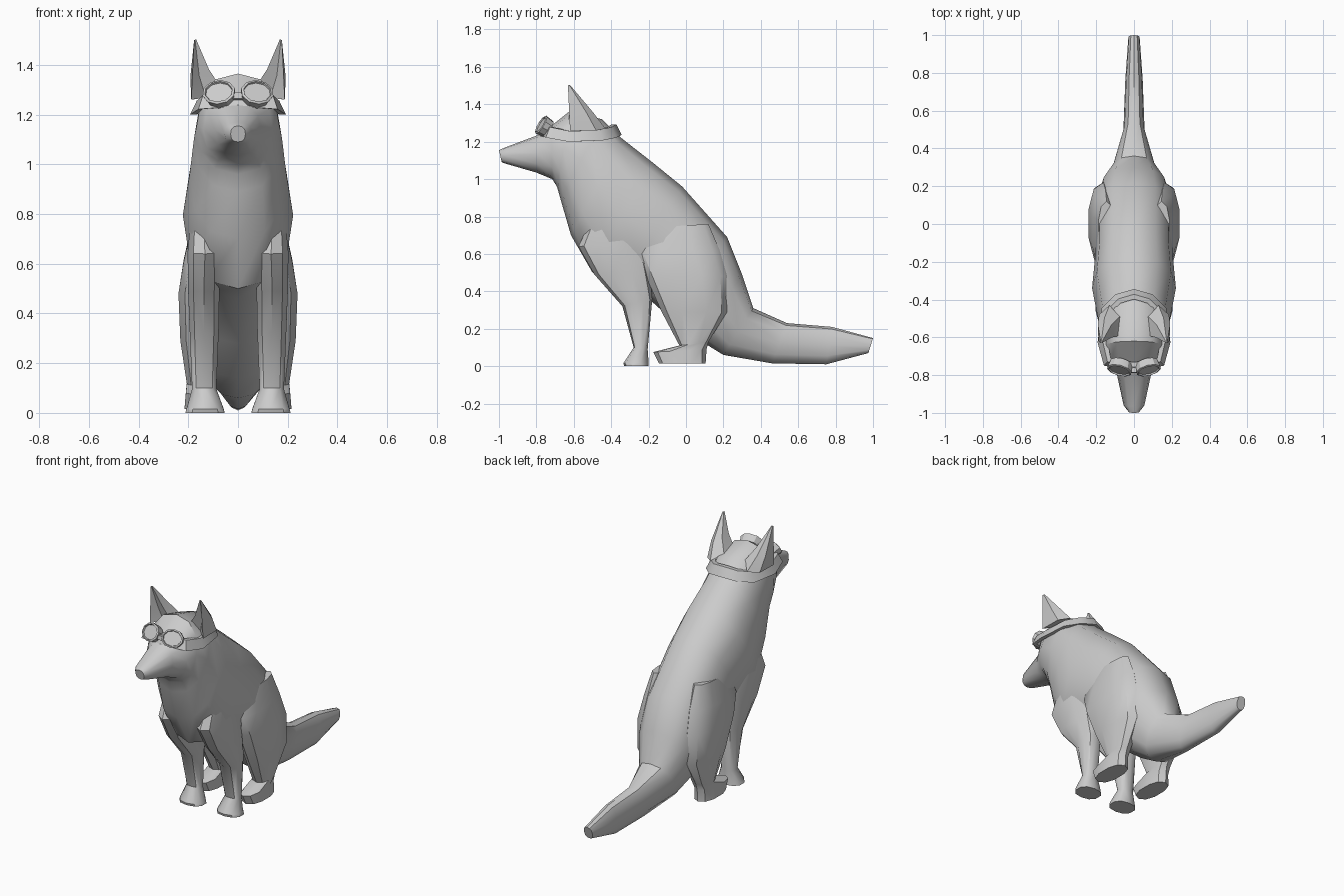
import bpy, bmesh, math
from mathutils import Vector, Matrix

if "Cube" in bpy.data.objects:
    bpy.data.objects.remove(bpy.data.objects["Cube"])


def loft(name, rings, closed=False, mirror=False, angle=40):
    """Skin a list of equal-length point rings into one object."""
    bm = bmesh.new()
    vr = [[bm.verts.new(p) for p in r] for r in rings]
    n = len(vr[0])
    pairs = list(zip(vr, vr[1:])) + ([(vr[-1], vr[0])] if closed else [])
    for a, b in pairs:
        for i in range(n):
            j = (i + 1) % n
            bm.faces.new((a[i], a[j], b[j], b[i]))
    if not closed:
        bm.faces.new(vr[0])
        bm.faces.new(vr[-1])
    bmesh.ops.recalc_face_normals(bm, faces=bm.faces)
    me = bpy.data.meshes.new(name)
    bm.to_mesh(me)
    bm.free()
    ob = bpy.data.objects.new(name, me)
    bpy.context.collection.objects.link(ob)
    if mirror:
        ob.modifiers.new("mirror", 'MIRROR')
    bpy.ops.object.select_all(action='DESELECT')
    ob.select_set(True)
    bpy.context.view_layer.objects.active = ob
    bpy.ops.object.shade_smooth_by_angle(angle=math.radians(angle))
    return ob


def soft(v, p):
    return math.copysign(abs(v) ** p, v)


def slice_ring(ty, tz, by, bz, w, n=12, p=0.85):
    """Ring spanning a top and a bottom point in profile, half-width w."""
    pts = []
    for i in range(n):
        a = 2 * math.pi * i / n
        s, c = soft(math.sin(a), p), soft(math.cos(a), p)
        pts.append((w * s, (ty + by) / 2 + (ty - by) / 2 * c,
                    (tz + bz) / 2 + (tz - bz) / 2 * c))
    return pts


def flat_ring(x0, x1, y0, y1, zf, zb, n=10, p=0.85):
    """Leg ring: x and y extents, height at its front and back."""
    pts = []
    for i in range(n):
        a = 2 * math.pi * i / n
        s, c = soft(math.sin(a), p), soft(math.cos(a), p)
        pts.append(((x0 + x1) / 2 + (x1 - x0) / 2 * s,
                    (y0 + y1) / 2 + (y1 - y0) / 2 * c,
                    (zf + zb) / 2 + (zb - zf) / 2 * c))
    return pts


# Muzzle, head, torso and tail in one skin
body = [(-1.0, 1.155, -0.985, 1.09, .03), (-.965, 1.17, -.955, 1.08, .055),
        (-.78, 1.24, -.80, 1.035, .092), (-.72, 1.285, -.715, 1.0, .14),
        (-.62, 1.365, -.69, .96, .165), (-.45, 1.32, -.67, .89, .177),
        (-.34, 1.215, -.615, .70, .195), (-.18, 1.09, -.50, .50, .222),
        (-.02, .96, -.31, .46, .205), (.22, .69, -.11, .28, .205),
        (.30, .49, .07, .14, .18), (.36, .31, .20, .06, .12),
        (.54, .23, .46, .015, .056), (.78, .21, .75, .01, .046),
        (1.0, .15, .975, .07, .03)]
loft("body", [slice_ring(*b) for b in body])

# Front legs: x extents, y extents, front and back height
loft("front_leg", [flat_ring(*r) for r in [
    (.09, .19, -.50, -.30, .80, .80), (.06, .206, -.575, -.22, .64, .66),
    (.072, .203, -.49, -.19, .49, .48), (.075, .197, -.34, -.18, .32, .36),
    (.085, .187, -.28, -.205, .10, .09), (.055, .21, -.335, -.20, .015, .02),
    (.05, .215, -.33, -.20, 0, 0)]], mirror=True)

# Hind legs: thigh, hock and long paw
loft("hind_leg", [flat_ring(*r) for r in [
    (.10, .19, -.20, .12, .74, .76), (.08, .222, -.265, .18, .60, .62),
    (.08, .243, -.215, .22, .48, .48), (.09, .235, -.13, .22, .29, .29),
    (.10, .208, -.035, .12, .11, .13), (.10, .212, -.175, .11, .075, .09),
    (.095, .218, -.145, .105, .015, .015)]], mirror=True)

# Ears: forward-leaning pointed pyramids
base = [(.07, -.59, 1.31), (.13, -.565, 1.27), (.188, -.62, 1.26),
        (.185, -.48, 1.26), (.13, -.43, 1.27), (.075, -.49, 1.31)]
tip = Vector((.176, -.632, 1.518))
loft("ear", [base, [Vector(p).lerp(tip, .35) + Vector((.01, .004, 0)) * (i != 2)
                    for i, p in enumerate(base)],
             [Vector(p).lerp(tip, .93) for p in base]], mirror=True)

# Goggle strap: flat band wrapped around the head
half = [(0, -.37, 1.265), (.085, -.395, 1.25), (.15, -.46, 1.235),
        (.168, -.62, 1.228), (.142, -.73, 1.25)]
path = half + [(0, -.76, 1.262)] + [(-x, y, z) for x, y, z in half[:0:-1]]
band = []
for x, y, z in path:
    d = Vector((x, y + .57, 0)).normalized()
    c = Vector((x, y, z))
    up = Vector((0, 0, .028)) - d * .014
    band.append([c + d * .012 + up, c + d * .012 - up,
                 c - d * .014 - up, c - d * .014 + up])
loft("goggle_strap", band, closed=True)

# Goggle cups: rim, recessed lens
axis = Vector((.22, -.84, .5)).normalized()
rot = axis.to_track_quat('Z', 'Y').to_matrix().to_4x4()
place = Matrix.Translation((.075, -.765, 1.285)) @ rot


def cup(rx, ry, h):
    return [place @ Vector((rx * math.cos(a), ry * math.sin(a), h))
            for a in (math.pi * (i + .5) / 5 for i in range(10))]


loft("goggle_rim", [cup(.06, .05, -.035), cup(.068, .056, .012),
                    cup(.058, .047, .016), cup(.055, .044, .008)],
     mirror=True, angle=30)

# Nose bridge between the cups
loft("goggle_bridge", [[(x, -.79, 1.265), (x, -.785, 1.29),
                        (x, -.755, 1.285), (x, -.76, 1.255)]
                       for x in (-.025, .025)], angle=30)
